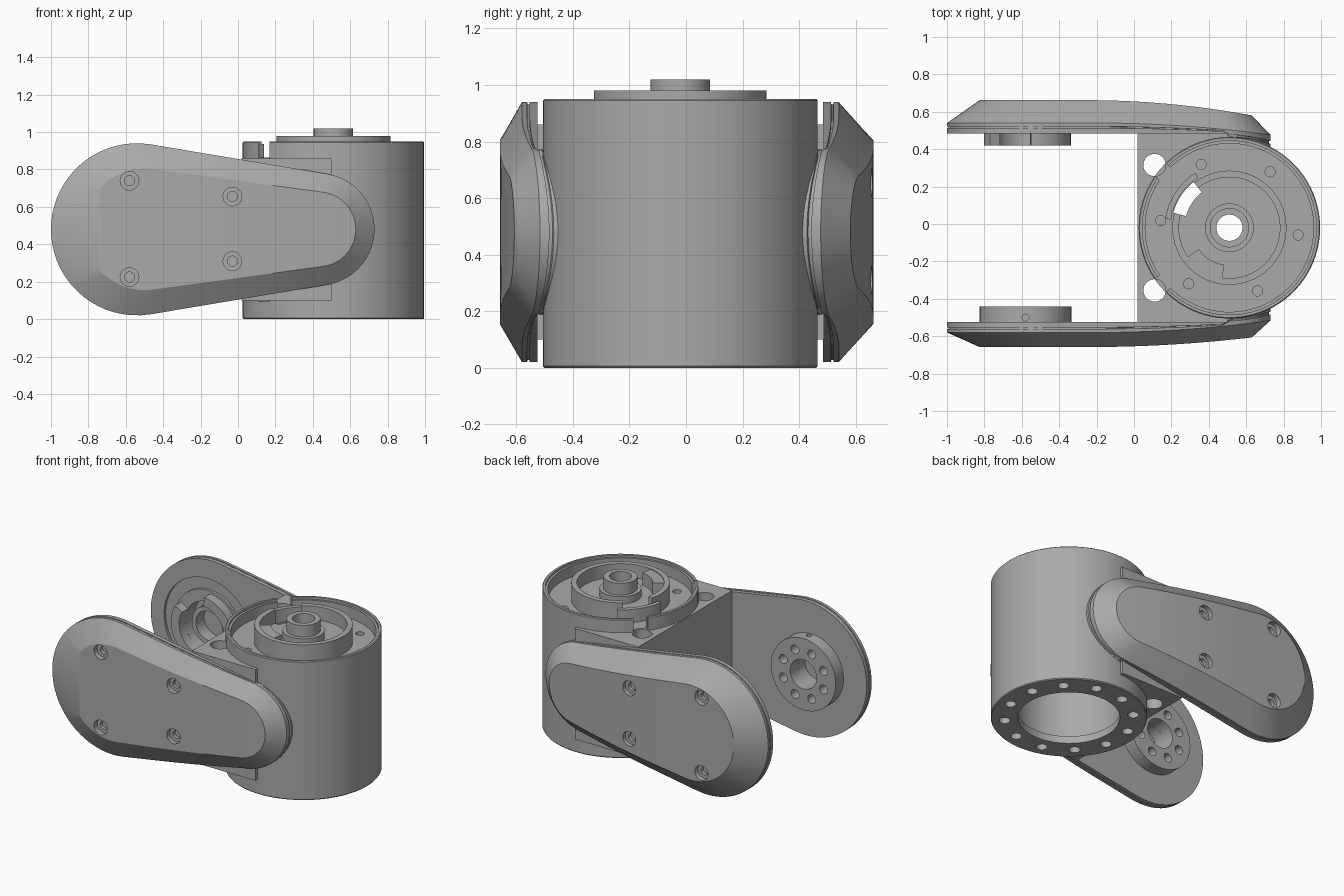
import bpy, bmesh, math
from mathutils import Matrix

if "Cube" in bpy.data.objects:
    bpy.data.objects.remove(bpy.data.objects["Cube"])

GREY = bpy.data.materials.new("machined_grey")
GREY.use_nodes = True
GREY.diffuse_color = (0.4, 0.4, 0.4, 1)
GREY.node_tree.nodes["Principled BSDF"].inputs["Base Color"].default_value = (0.4, 0.4, 0.4, 1)

CX, CY, CZ = 0.51, -0.02, 0.48        # housing axis and arm mid height
AXIS = Matrix.Translation((CX, CY, 0))
SIDE = Matrix.Rotation(math.pi / 2, 4, 'X')   # local z becomes -y, local y becomes z


def sweep(bm, profile, a0=0, a1=360, matrix=Matrix(), n=64):
    """Revolve a closed (radius, z) loop about local z, fully or as an arc."""
    full = a1 - a0 == 360
    rings = []
    for i in range(n if full else n + 1):
        a = math.radians(a0 + (a1 - a0) * i / n)
        rings.append([bm.verts.new(matrix @ Matrix.Rotation(a, 4, 'Z') @ Matrix.Translation((r, 0, z)).translation)
                      for r, z in profile])
    for i in range(n):
        p, q = rings[i], rings[(i + 1) % len(rings)]
        for k in range(len(profile)):
            m = (k + 1) % len(profile)
            bm.faces.new((p[k], p[m], q[m], q[k]))
    if not full:
        bm.faces.new(rings[0])
        bm.faces.new(rings[-1])


def tube(bm, r0, r1, z0, z1, a0=0, a1=360, matrix=Matrix(), n=48):
    sweep(bm, [(r0, z0), (r1, z0), (r1, z1), (r0, z1)], a0, a1, matrix, n)


def rod(bm, x, y, r, z0, z1, matrix=Matrix(), n=20):
    bmesh.ops.create_cone(bm, cap_ends=True, segments=n, radius1=r, radius2=r, depth=z1 - z0,
                          matrix=matrix @ Matrix.Translation((x, y, (z0 + z1) / 2)))


def box(bm, size, matrix):
    bmesh.ops.create_cube(bm, size=1, matrix=matrix @ Matrix.Diagonal((*size, 1)))


def make(name, bm):
    bmesh.ops.recalc_face_normals(bm, faces=bm.faces)
    me = bpy.data.meshes.new(name)
    bm.to_mesh(me)
    bm.free()
    me.materials.append(GREY)
    ob = bpy.data.objects.new(name, me)
    bpy.context.scene.collection.objects.link(ob)
    return ob


def activate(ob):
    bpy.ops.object.select_all(action='DESELECT')
    bpy.context.view_layer.objects.active = ob
    ob.select_set(True)


def cut(ob, bm):
    cutter = make("cutter", bm)
    cutter.hide_render = True
    mod = ob.modifiers.new("cut", 'BOOLEAN')
    mod.operation, mod.solver, mod.object = 'DIFFERENCE', 'EXACT', cutter
    activate(ob)
    bpy.ops.object.modifier_apply(modifier=mod.name)
    bpy.data.objects.remove(cutter)


def smooth(ob):
    activate(ob)
    bpy.ops.object.shade_smooth_by_angle(angle=math.radians(25))


# Round housing with rim, raised ring, hub and open bore below
bm = bmesh.new()
sweep(bm, [(0.316, 0), (0.48, 0), (0.485, 0.006), (0.485, 0.945), (0.48, 0.95),
           (0.465, 0.95), (0.465, 0.935), (0.45, 0.935), (0.45, 0.86), (0.305, 0.86),
           (0.305, 0.98), (0.27, 0.98), (0.27, 0.89), (0.13, 0.89), (0.13, 0.94),
           (0.105, 0.94), (0.105, 1.02), (0.07, 1.02), (0.07, 0.78), (0.34, 0.78),
           (0.34, 0.05), (0.316, 0.05)], matrix=AXIS, n=96)
housing = make("housing", bm)

bm = bmesh.new()
for i in range(12):
    a = math.radians(30 * i + 15)
    rod(bm, 0.4 * math.cos(a), 0.4 * math.sin(a), 0.035, -0.1, 0.15, AXIS)
for i in range(6):
    a = math.radians(60 * i + 54)
    rod(bm, 0.37 * math.cos(a), 0.37 * math.sin(a), 0.027, 0.8, 0.9, AXIS)
for a in (140, 220):      # gaps in the rim
    box(bm, (0.12, 0.09, 0.2), AXIS @ Matrix.Rotation(math.radians(a), 4, 'Z')
        @ Matrix.Translation((0.48, 0, 0.965)))
cut(housing, bm)
bm = bmesh.new()          # curved slot through the floor and ring
tube(bm, 0.24, 0.31, 0.7, 1.1, 128, 165, AXIS, 12)
cut(housing, bm)

# Stop blocks on the housing floor
bm = bmesh.new()
tube(bm, 0.2, 0.275, 0.885, 0.975, 215, 262, AXIS, 12)
tube(bm, 0.315, 0.345, 0.855, 0.95, 122, 172, AXIS, 12)
smooth(make("stop_blocks", bm))

# Block joining the housing to the arms
bm = bmesh.new()
box(bm, (0.48, 1.014, 0.76), Matrix.Translation((0.26, CY, CZ)))
bridge = make("bridge_block", bm)
bm = bmesh.new()
rod(bm, 0, 0, 0.47, 0, 1, AXIS, 96)
cut(bridge, bm)
for ob in (bridge, housing):
    bm = bmesh.new()
    for y in (-0.335, 0.335):
        rod(bm, 0.11, y + CY, 0.06, 0.095, 1.1, n=28)
    cut(ob, bm)
    smooth(ob)


def half_height(x, c1, r1, c2, r2):
    """Half height at x of two circles joined by tangent lines."""
    s = (r1 - r2) / (c2 - c1)
    c = math.sqrt(1 - s * s)
    if x < c1 + r1 * s:
        return math.sqrt(max(0, r1 * r1 - (x - c1) ** 2))
    if x > c2 + r2 * s:
        return math.sqrt(max(0, r2 * r2 - (x - c2) ** 2))
    return (r1 - (x - c1) * s) / c


def inner(x):
    if x <= CX:
        return 0.505
    return math.sqrt(0.455 ** 2 - (x - CX) ** 2)


def fall(x, start, drop):
    return drop * max(0, (x - start) / (0.7 - start)) ** 2


def arm(name, sign, crown, drop):
    """Tapered arm: inner plate, thin seam, bevelled cover; sign is the y side."""
    def edge(x):
        return 0.56 - fall(x, -0.2, 0.06)

    def seam(t):
        return lambda x: inner(x) + (edge(x) - inner(x)) * t

    base, groove = (-0.54, 0.46, 0.43, 0.30), (-0.54, 0.452, 0.43, 0.292)
    face = (-0.5, 0.325, 0.43, 0.20)
    layers = [(base, inner), (base, seam(0.5)), (groove, seam(0.52)), (groove, seam(0.64)),
              (base, seam(0.66)), (base, edge), (face, lambda x: crown - fall(x, -0.25, drop))]
    n = 48
    bm = bmesh.new()
    loops = []
    for shape, depth in layers:
        lo, hi = shape[0] - shape[1], shape[2] + shape[3]
        up, down = [], []
        for i in range(n + 1):
            x = lo + (hi - lo) * (1 - math.cos(math.pi * i / n)) / 2
            h = half_height(x, *shape)
            y = CY + sign * depth(x)
            up.append(bm.verts.new((x, y, CZ + (h if 0 < i < n else 0))))
            if 0 < i < n:
                down.append(bm.verts.new((x, y, CZ - h)))
        loops.append(up + down[::-1])
    size = 2 * n
    for p, q in zip(loops, loops[1:]):
        for i in range(size):
            j = (i + 1) % size
            bm.faces.new((p[i], p[j], q[j], q[i]))
    for p in (loops[0], loops[-1]):
        bm.faces.new((p[0], p[1], p[-1]))
        bm.faces.new((p[n - 1], p[n], p[n + 1]))
        for i in range(1, n - 1):
            bm.faces.new((p[i], p[i + 1], p[size - i - 1], p[size - i]))
    ob = make(name, bm)
    # Countersunk screw holes: wide recess, then a narrow socket
    for r, depth in ((0.05, 0.035), (0.027, 0.06)):
        bm = bmesh.new()
        for x, z in ((-0.58, 0.74), (-0.58, 0.225), (-0.03, 0.655), (-0.03, 0.31)):
            lim = sorted((-(CY + sign * (crown - depth)), -(CY + sign * (crown + 0.1))))
            rod(bm, x, z, r, *lim, SIDE)
        cut(ob, bm)
    return ob


front_arm = arm("front_arm", -1, 0.638, 0.06)
back_arm = arm("back_arm", 1, 0.682, 0.095)

# Bearing boss on the front arm, with bolt circle and pin notch
HUB = SIDE @ Matrix.Translation((-0.58, CZ, 0))
bm = bmesh.new()
rod(bm, 0, 0, 0.1, 0.4, 0.6, HUB, 40)
cut(front_arm, bm)
bm = bmesh.new()
tube(bm, 0.1, 0.245, 0.44, 0.53, matrix=HUB, n=64)
boss = make("front_bearing_boss", bm)
bm = bmesh.new()
for i in range(8):
    a = math.radians(45 * i + 22.5)
    rod(bm, 0.165 * math.cos(a), 0.165 * math.sin(a), 0.03, 0.4, 0.515, HUB)
rod(bm, -0.58, -0.5, 0.018, CZ + 0.215, CZ + 0.3)
cut(boss, bm)
smooth(boss)

# Socket on the back arm: deep bore, shallow ring recess and keyed lugs
HUB = SIDE @ Matrix.Translation((-0.57, CZ, 0))
bm = bmesh.new()
rod(bm, 0, 0, 0.17, -0.59, -0.4, HUB, 48)
tube(bm, 0.25, 0.33, -0.503, -0.45, matrix=HUB)
cut(back_arm, bm)
bm = bmesh.new()
tube(bm, 0.17, 0.232, -0.49, -0.42, 0, 85, HUB, 20)
tube(bm, 0.17, 0.232, -0.49, -0.42, 150, 290, HUB, 30)
smooth(make("back_socket_lugs", bm))
bm = bmesh.new()
tube(bm, 0.1, 0.13, -0.6, -0.5, matrix=HUB)
smooth(make("back_socket_ring", bm))

for ob in (front_arm, back_arm):
    smooth(ob)
